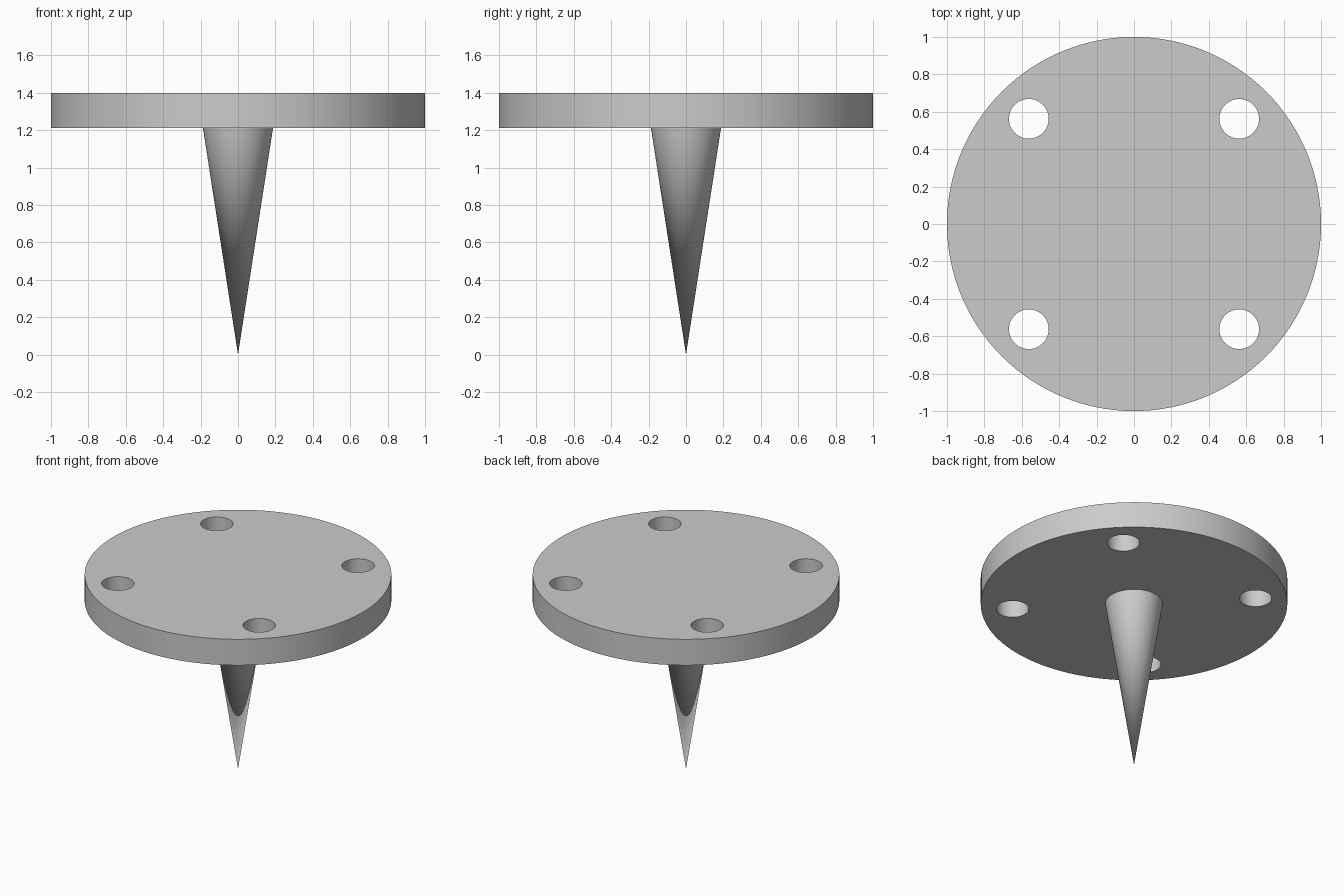
import bpy, math

if "Cube" in bpy.data.objects:
    bpy.data.objects.remove(bpy.data.objects["Cube"])

R, TOP, BOTTOM = 1.0, 1.40, 1.213
HOLE_R, HOLE_POS = 0.106, 0.5625

grey = bpy.data.materials.new("plain grey")
grey.diffuse_color = (0.6, 0.6, 0.6, 1)
grey.use_nodes = True
grey.node_tree.nodes["Principled BSDF"].inputs["Base Color"].default_value = grey.diffuse_color


def cylinder(name, r, z0, z1, x=0, y=0, sides=128):
    bpy.ops.mesh.primitive_cylinder_add(vertices=sides, radius=r, depth=z1 - z0,
                                        location=(x, y, (z0 + z1) / 2))
    ob = bpy.context.object
    ob.name = name
    return ob


def finish(ob):
    ob.data.materials.clear()
    ob.data.materials.append(grey)
    bpy.ops.object.select_all(action='DESELECT')
    ob.select_set(True)
    bpy.context.view_layer.objects.active = ob
    bpy.ops.object.shade_smooth_by_angle(angle=math.radians(30))


# Round plate with four bolt holes
plate = cylinder("plate", R, BOTTOM, TOP)
cutters = [cylinder("hole_cutter", HOLE_R, BOTTOM - 0.1, TOP + 0.1,
                    sx * HOLE_POS, sy * HOLE_POS, 64)
           for sx in (-1, 1) for sy in (-1, 1)]
bpy.context.view_layer.objects.active = plate
for c in cutters:
    mod = plate.modifiers.new("hole", 'BOOLEAN')
    mod.operation = 'DIFFERENCE'
    mod.solver = 'EXACT'
    mod.object = c
    bpy.ops.object.modifier_apply(modifier=mod.name)
for c in cutters:
    bpy.data.objects.remove(c)
finish(plate)

# Pointed spike under the plate, tip on the ground
bpy.ops.mesh.primitive_cone_add(vertices=96, radius1=0, radius2=0.1875, depth=BOTTOM,
                                end_fill_type='NOTHING', location=(0, 0, BOTTOM / 2))
spike = bpy.context.object
spike.name = "spike"
finish(spike)
